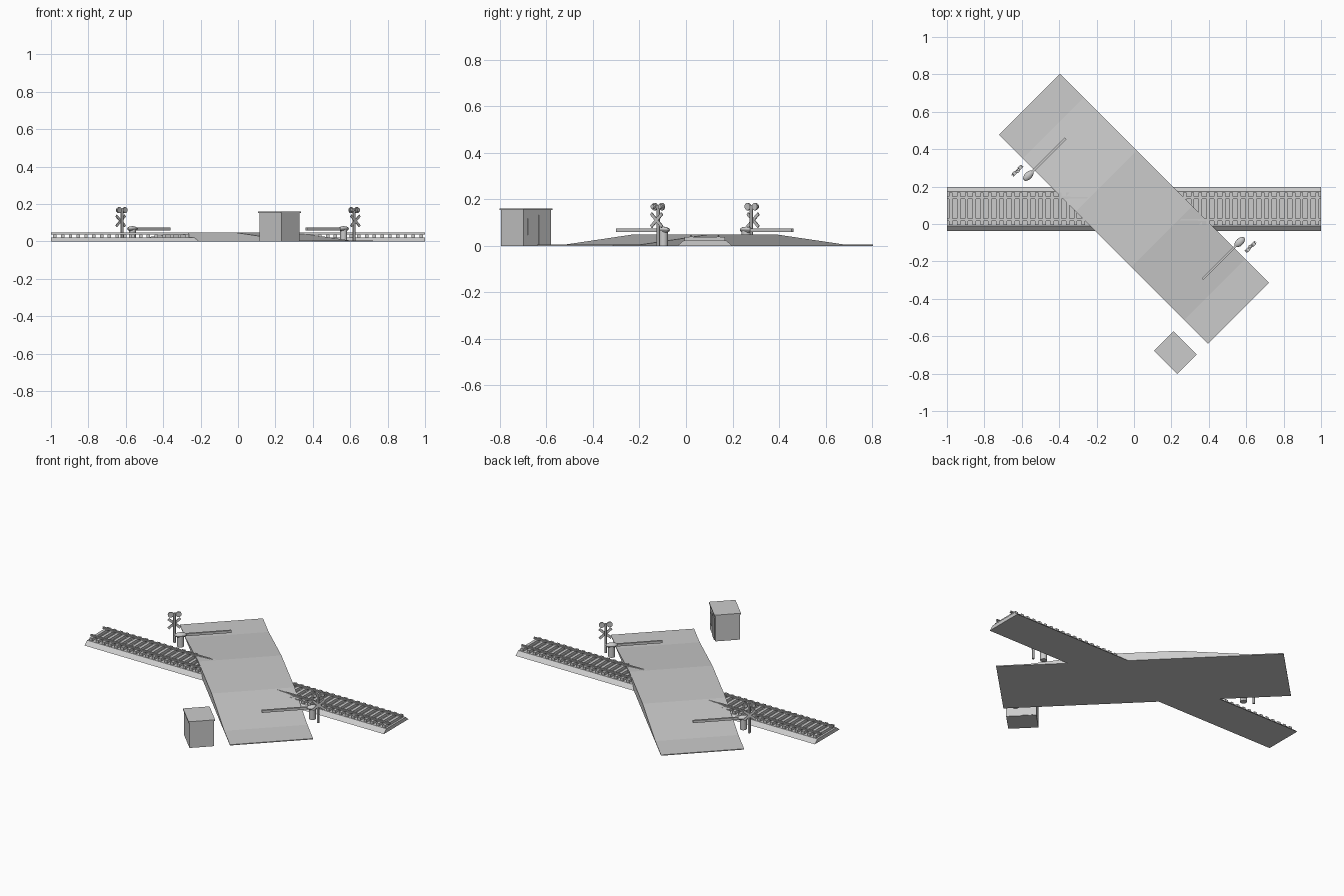
import bpy, bmesh
from math import radians
from mathutils import Matrix, Vector

if "Cube" in bpy.data.objects:
    bpy.data.objects.remove(bpy.data.objects["Cube"])

grey = bpy.data.materials.new("light grey")
grey.use_nodes = True
GREY = (0.6, 0.6, 0.6, 1)
grey.diffuse_color = GREY
grey.node_tree.nodes["Principled BSDF"].inputs["Base Color"].default_value = GREY

# Track frame runs along x; road frame has x across the road and y along it
track = Matrix.Translation((0, 0.081, 0))
road = track @ Matrix.Rotation(radians(45), 4, 'Z')
road_back = track @ Matrix.Rotation(radians(225), 4, 'Z')


def finish(name, bm, frame, smooth=False):
    bmesh.ops.recalc_face_normals(bm, faces=bm.faces)
    mesh = bpy.data.meshes.new(name)
    bm.to_mesh(mesh)
    bm.free()
    mesh.materials.append(grey)
    obj = bpy.data.objects.new(name, mesh)
    bpy.context.collection.objects.link(obj)
    obj.matrix_world = frame
    if smooth:
        bpy.ops.object.select_all(action='DESELECT')
        obj.select_set(True)
        bpy.context.view_layer.objects.active = obj
        bpy.ops.object.shade_smooth_by_angle()
    return obj


def add_box(bm, size, centre, turn=Matrix()):
    m = Matrix.Translation(centre) @ turn @ Matrix.Diagonal((*size, 1))
    bmesh.ops.create_cube(bm, size=1, matrix=m)


def box(name, size, centre, frame):
    bm = bmesh.new()
    add_box(bm, size, centre)
    return finish(name, bm, frame)


def add_cylinder(bm, radius, depth, centre, turn=Matrix(), top=None, sides=16):
    bmesh.ops.create_cone(bm, cap_ends=True, segments=sides, radius1=radius,
                          radius2=radius if top is None else top, depth=depth,
                          matrix=Matrix.Translation(centre) @ turn)


def extrude_profile(name, points, axis, half, frame):
    """Closed profile in the plane across axis, swept from -half to +half."""
    bm = bmesh.new()
    place = (lambda a, z: (-half, a, z)) if axis == 0 else (lambda a, z: (a and -half or -half, a, z))
    face = bm.faces.new([bm.verts.new(place(a, z)) for a, z in points])
    new = bmesh.ops.extrude_face_region(bm, geom=[face])["geom"]
    bmesh.ops.translate(bm, vec=Vector((2 * half, 0, 0)),
                        verts=[g for g in new if isinstance(g, bmesh.types.BMVert)])
    return finish(name, bm, frame)


# Ballast bed
extrude_profile("ballast_bed", [(-0.118, 0), (0.118, 0), (0.092, 0.022), (-0.092, 0.022)],
                0, 1, track)

# Sleepers
TIES = 48
bm = bmesh.new()
for i in range(TIES):
    x = -1 + (i + 0.5) * 2 / TIES
    add_box(bm, (0.018, 0.174, 0.016), (x, 0, 0.03))
finish("sleepers", bm, track)

# Rails: foot, web and head
for side, label in ((-1, "front_rail"), (1, "back_rail")):
    bm = bmesh.new()
    for width, low, high in ((0.014, 0.037, 0.040), (0.004, 0.040, 0.044), (0.008, 0.044, 0.0472)):
        add_box(bm, (2, width, high - low), (0, side * 0.059, (low + high) / 2))
    finish(label, bm, track)

# Road with ramps up to the crossing
half_profile = [(0.79, 0.005), (0.61, 0.006), (0.21, 0.048)]
outline = [(-0.79, 0), (0.79, 0)] + half_profile + [(-a, z) for a, z in reversed(half_profile)]
extrude_profile("road", outline, 0, 0.231, road)

# Keeper's hut
HUT = Vector((-0.387, -0.70, 0))
box("hut_walls", (0.136, 0.166, 0.154), HUT + Vector((0, 0, 0.077)), road)
box("hut_roof", (0.148, 0.176, 0.008), HUT + Vector((0, 0, 0.157)), road)
box("hut_door", (0.006, 0.056, 0.132), HUT + Vector((0.069, 0.036, 0.067)), road)
box("hut_window", (0.006, 0.04, 0.07), HUT + Vector((0.069, -0.04, 0.082)), road)

# Barrier and signal, one at each end of the road
to_x = Matrix.Rotation(radians(90), 4, 'Y')
to_y = Matrix.Rotation(radians(-90), 4, 'X')
for label, frame in (("back", road), ("front", road_back)):
    px, py = -0.274, 0.525

    # Barrier pillar and rounded housing
    bm = bmesh.new()
    add_cylinder(bm, 0.019, 0.07, (px, py, 0.035))
    finish(label + "_barrier_pillar", bm, frame, True)
    bm = bmesh.new()
    bmesh.ops.create_uvsphere(bm, u_segments=16, v_segments=8, radius=1,
                              matrix=Matrix.Translation((px, py, 0.068))
                              @ Matrix.Diagonal((0.034, 0.02, 0.014, 1)))
    finish(label + "_barrier_housing", bm, frame, True)

    # Barrier arm
    box(label + "_barrier_arm", (0.27, 0.012, 0.014), (px + 0.147, py, 0.067), frame)

    # Signal post
    sx, sy = -0.297, 0.58
    bm = bmesh.new()
    add_cylinder(bm, 0.008, 0.176, (sx, sy, 0.088), sides=12)
    finish(label + "_signal_post", bm, frame, True)

    # Crossed boards
    bm = bmesh.new()
    for angle in (40, -40):
        add_box(bm, (0.088, 0.004, 0.014), (sx, sy + 0.010, 0.11),
                Matrix.Rotation(radians(angle), 4, 'Y'))
    finish(label + "_crossed_boards", bm, frame)

    # Twin lamps on a crossbar, with hoods
    bm = bmesh.new()
    add_box(bm, (0.06, 0.006, 0.006), (sx, sy, 0.168))
    for side in (-1, 1):
        add_cylinder(bm, 0.016, 0.008, (sx + side * 0.022, sy, 0.168), to_y)
        add_cylinder(bm, 0.010, 0.014, (sx + side * 0.022, sy + 0.008, 0.168), to_y)
    finish(label + "_signal_lamps", bm, frame, True)
